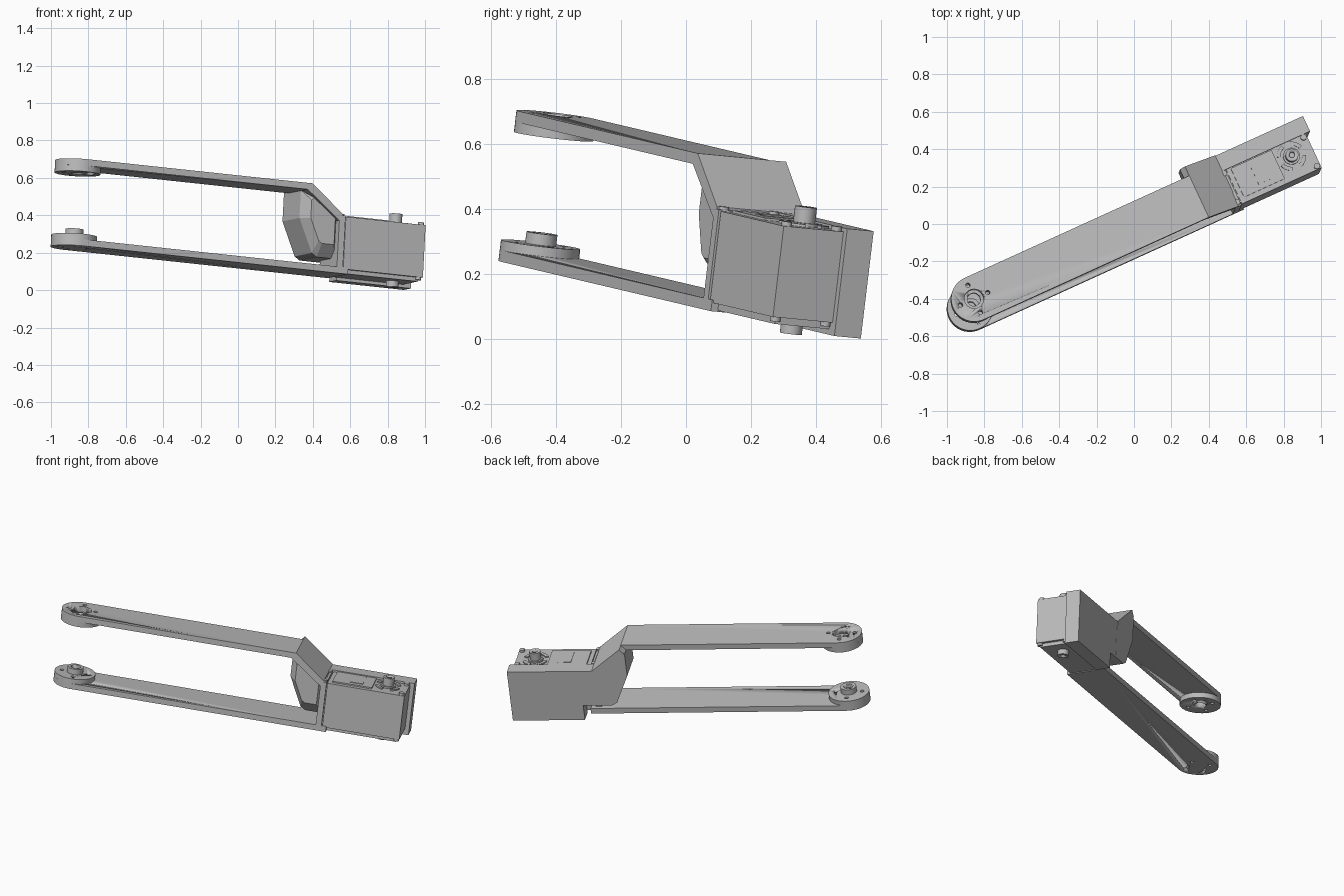
import bpy, bmesh, math
from mathutils import Matrix, Vector

cube = bpy.data.objects.get("Cube")
if cube:
    bpy.data.objects.remove(cube, do_unlink=True)

# Tilted frame of the whole arm: along, across, up, with origin at the lower pivot
along = Vector((0.906, 0.412, -0.097)).normalized()
up = Vector((0.0525, 0.119, 0.9915))
across = up.cross(along).normalized()
up = along.cross(across)
FRAME = Matrix((along, across, up)).transposed().to_4x4()
FRAME.translation = (-0.879, -0.455, 0.226)

grey = bpy.data.materials.new("plain_grey")
grey.use_nodes = True
grey.diffuse_color = (0.5, 0.5, 0.5, 1)
grey.node_tree.nodes["Principled BSDF"].inputs["Base Color"].default_value = (0.5, 0.5, 0.5, 1)


def loft(name, rings, smooth=True):
    """Join equal-length rings of local points and cap both ends."""
    bm = bmesh.new()
    rows = [[bm.verts.new(p) for p in ring] for ring in rings]
    n = len(rows[0])
    for a, b in zip(rows, rows[1:]):
        for i in range(n):
            bm.faces.new((a[i], a[(i + 1) % n], b[(i + 1) % n], b[i]))
    bm.faces.new(rows[0])
    bm.faces.new(rows[-1])
    bmesh.ops.recalc_face_normals(bm, faces=bm.faces)
    mesh = bpy.data.meshes.new(name)
    bm.to_mesh(mesh)
    bm.free()
    mesh.materials.append(grey)
    ob = bpy.data.objects.new(name, mesh)
    bpy.context.collection.objects.link(ob)
    ob.matrix_world = FRAME
    if smooth:
        bpy.ops.object.select_all(action='DESELECT')
        ob.select_set(True)
        bpy.context.view_layer.objects.active = ob
        bpy.ops.object.shade_smooth_by_angle(angle=math.radians(35))
    return ob


def plan(name, outline, w0, w1):
    return loft(name, [[(u, v, w) for u, v in outline] for w in (w0, w1)])


def side(name, outline, v0, v1):
    return loft(name, [[(u, v, w) for u, w in outline] for v in (v0, v1)], False)


def box(name, u0, u1, v0, v1, w0, w1):
    return plan(name, [(u0, v0), (u1, v0), (u1, v1), (u0, v1)], w0, w1)


def arc(u, v, r, a0, a1, n):
    angles = [math.radians(a0 + (a1 - a0) * i / n) for i in range(n + 1)]
    return [(u + r * math.cos(a), v + r * math.sin(a)) for a in angles]


def disc(name, u, v, r, w0, w1, n=40):
    return plan(name, arc(u, v, r, 0, 360, n)[:-1], w0, w1)


def cut(ob, cutter):
    mod = ob.modifiers.new("hole", 'BOOLEAN')
    mod.operation = 'DIFFERENCE'
    mod.solver = 'EXACT'
    mod.object = cutter
    cutter.hide_render = True
    bpy.context.view_layer.update()
    bpy.context.view_layer.objects.active = ob
    bpy.ops.object.modifier_apply(modifier=mod.name)
    bpy.data.objects.remove(cutter, do_unlink=True)


def bolt_holes(ob, w0, w1):
    for k in range(4):
        a = k * math.pi / 2
        cut(ob, disc("cutter", 0.08 * math.cos(a), 0.08 * math.sin(a), 0.012, w0, w1, 12))


R = 0.123


def arm(name, length, w0, w1):
    outline = arc(0, 0, R, 90, 270, 28) + [(length, -R), (length, R)]
    return plan(name, outline, w0, w1)


# Lower arm with pivot disc and hollow hub
lower_arm = arm("lower_arm", 1.56, 0, 0.035)
bolt_holes(lower_arm, -0.1, 0.2)
lower_disc = disc("lower_pivot_disc", 0, 0, R, 0.035, 0.065)
bolt_holes(lower_disc, -0.1, 0.2)
lower_hub = disc("lower_hub", 0, 0, 0.048, 0.06, 0.1)
cut(lower_hub, disc("cutter", 0, 0, 0.028, 0.075, 0.2, 24))

# Upper arm with pivot disc and through hole
upper_arm = arm("upper_arm", 1.327, 0.432, 0.467)
upper_disc = disc("upper_pivot_disc", 0, 0, R, 0.4, 0.432)
for part in (upper_arm, upper_disc):
    bolt_holes(part, 0.3, 0.6)
    cut(part, disc("cutter", 0, 0, 0.052 if part == upper_arm else 0.035, 0.3, 0.6, 28))

# Sloped shoulder joining the upper arm to the housing
side("shoulder_slope", [(1.327, 0.467), (1.513, 0.32), (1.513, 0.27), (1.3, 0.432)], -R, 0.178)
wedge = [(1.327, 0.465), (1.298, 0.435), (1.298, 0.285), (1.38, 0.104),
         (1.41, 0.085), (1.52, 0.085), (1.52, 0.31)]
inner = [(1.41 + (u - 1.41) * 0.65, 0.28 + (w - 0.28) * 0.65) for u, w in wedge]
loft("shoulder_block", [[(u, 0.176, w) for u, w in wedge],
                        [(u, -0.04, w) for u, w in wedge],
                        [(u, -0.1, w) for u, w in inner]], False)

# Housing: back plate, motor body, end flange and base cover
side("back_plate", [(1.5, 0.085), (1.59, 0.085), (1.59, -0.013), (2.03, -0.013),
                    (2.03, 0.32), (1.5, 0.32)], 0.085, 0.175)
box("motor_body", 1.535, 2.005, -0.118, 0.087, 0.026, 0.308)
box("end_flange", 1.495, 1.53, -R, 0.1, 0.03, 0.312)
box("flange_core", 1.52, 1.55, -0.108, 0.087, 0.035, 0.3)
box("base_cover", 1.56, 1.985, -0.1, 0.087, 0.004, 0.03)

# Raised lid with notched corners
box("top_lid", 1.56, 1.8, -0.09, 0.08, 0.306, 0.316)
box("top_lid_centre", 1.66, 1.74, -0.06, 0.06, 0.314, 0.319)

# Shafts on both faces of the motor
top_shaft = disc("top_shaft", 1.884, 0.005, 0.034, 0.3, 0.367, 28)
cut(top_shaft, disc("cutter", 1.884, 0.005, 0.015, 0.345, 0.4, 16))
disc("top_shaft_collar", 1.884, 0.005, 0.045, 0.3, 0.318, 32)
bottom_shaft = disc("bottom_shaft", 1.884, 0.005, 0.034, -0.027, 0.03, 28)
cut(bottom_shaft, disc("cutter", 1.884, 0.005, 0.015, -0.05, -0.01, 16))

# Curved ribs around the top shaft
for k in range(4):
    a = k * 90 + 20
    rib = arc(1.884, 0.005, 0.078, a, a + 50, 8) + arc(1.884, 0.005, 0.058, a + 50, a, 8)
    plan("shaft_rib", rib, 0.304, 0.316)

# Corner screws on top and bottom
for u in (1.515, 1.985):
    for v in (-0.1, 0.07):
        disc("corner_screw", u, v, 0.016, 0.295, 0.322, 16)
        disc("corner_screw", u, v, 0.016, 0.012, 0.04, 16)
